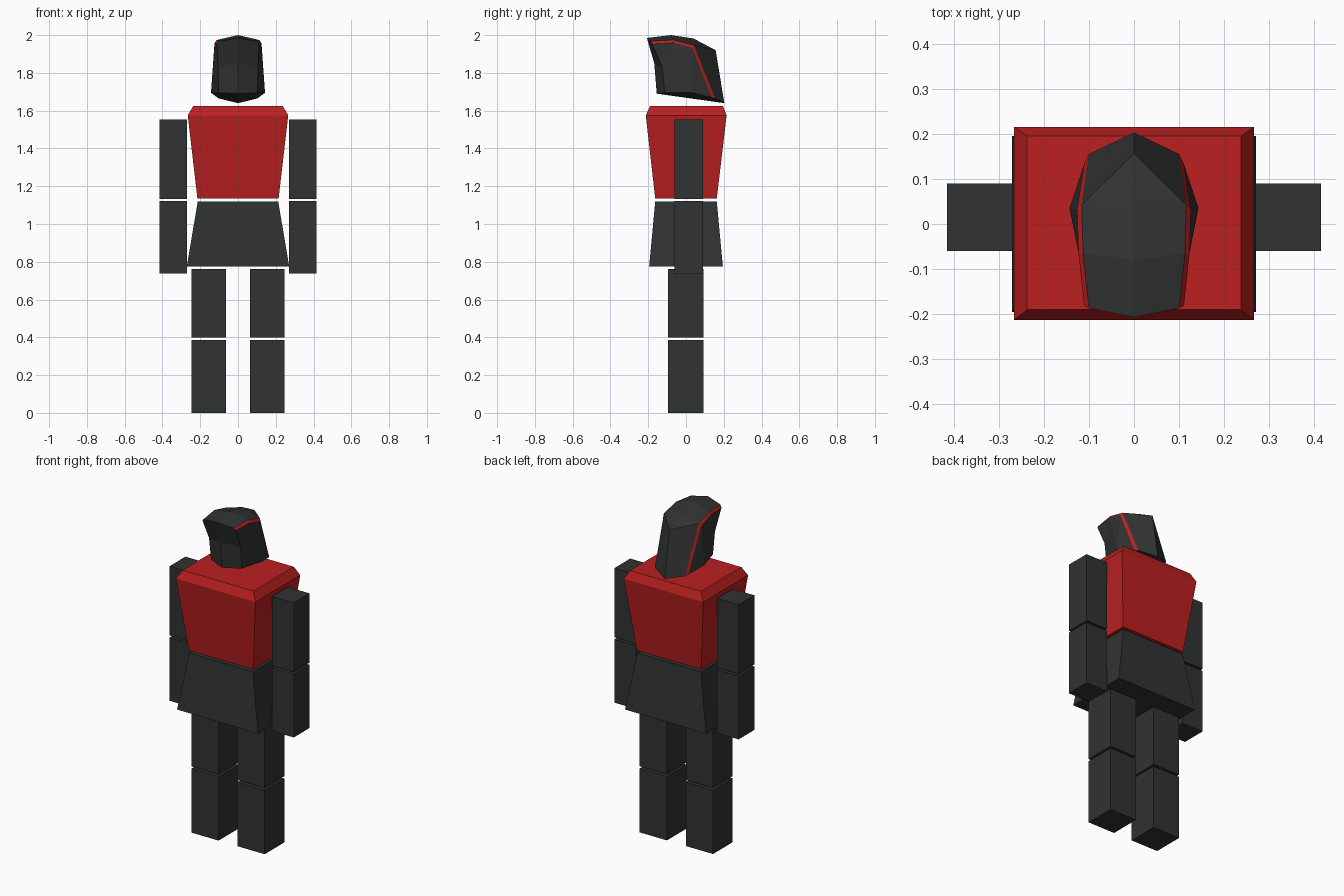
import bpy

if "Cube" in bpy.data.objects:
    bpy.data.objects.remove(bpy.data.objects["Cube"])


def material(name, color):
    m = bpy.data.materials.new(name)
    m.diffuse_color = color
    m.use_nodes = True
    m.node_tree.nodes["Principled BSDF"].inputs["Base Color"].default_value = m.diffuse_color
    return m


DARK = material("charcoal", (0.03, 0.033, 0.032, 1))
RED = material("red", (0.5, 0.014, 0.014, 1))


def mesh_object(name, verts, faces, *mats):
    me = bpy.data.meshes.new(name)
    me.from_pydata(verts, [], faces)
    for m in mats:
        me.materials.append(m)
    ob = bpy.data.objects.new(name, me)
    bpy.context.collection.objects.link(ob)
    return ob


def mirror(ob):
    mod = ob.modifiers.new("mirror", 'MIRROR')
    mod.merge_threshold = 0.0005


def stack(name, rings, mat):
    """Closed solid through rectangular sections (x0, x1, y0, y1, z)."""
    verts, faces = [], [(3, 2, 1, 0)]
    for x0, x1, y0, y1, z in rings:
        verts += [(x0, y0, z), (x1, y0, z), (x1, y1, z), (x0, y1, z)]
    for r in range(0, 4 * (len(rings) - 1), 4):
        for i in range(4):
            j = (i + 1) % 4
            faces.append((r + i, r + j, r + j + 4, r + i + 4))
    n = len(verts)
    faces.append((n - 4, n - 3, n - 2, n - 1))
    return mesh_object(name, verts, faces, mat)


# Torso with bevelled shoulders, and flared hips
stack("torso", [(-.215, .215, -.163, .163, 1.135),
                (-.266, .266, -.213, .215, 1.575),
                (-.237, .237, -.19, .195, 1.625)], RED)
stack("hips", [(-.271, .271, -.195, .195, .775),
               (-.213, .213, -.163, .163, 1.12)], DARK)

# Limb segments, mirrored left and right
for name, x0, x1, y0, y1, z0, z1 in (
        ("upper_arms", .27, .415, -.06, .09, 1.133, 1.552),
        ("forearms", .27, .415, -.06, .09, .738, 1.121),
        ("thighs", .063, .245, -.095, .092, .40, .763),
        ("shins", .063, .245, -.095, .092, 0, .387)):
    mirror(stack(name, [(x0, x1, y0, y1, z0), (x0, x1, y0, y1, z1)], DARK))

# Helmet half: centre line, red stripe edges, face edge and lower rim
center = [(0, -.207, 1.985), (0, -.08, 2.0), (0, .04, 1.982), (0, .157, 1.92),
          (0, .203, 1.64), (0, -.155, 1.69), (0, -.168, 1.85)]
inner = [(.1, -.187, 1.968), (.113, -.065, 1.974), (.116, .042, 1.946), (.1, .155, 1.664)]
outer = [(.111, -.18, 1.953), (.123, -.065, 1.96), (.126, .032, 1.935), (.11, .135, 1.67)]
rim = [(.106, -.125, 1.83), (.102, -.112, 1.695), (.143, .035, 1.695)]
faces = [
    (0, 7, 8, 1), (1, 8, 9, 2), (2, 9, 3),                    # crown
    (3, 9, 10, 4),                                            # back
    (7, 11, 12, 8), (8, 12, 13, 9), (9, 13, 14, 10),          # stripe
    (6, 15, 11, 7, 0), (5, 16, 15, 6),                        # face
    (11, 15, 12), (12, 15, 16, 17), (12, 17, 13), (13, 17, 14),  # side
    (5, 4, 10, 14, 17, 16)]                                   # underside
helmet = mesh_object("helmet", center + inner + outer + rim, faces, DARK, RED)
for i in (4, 5, 6):
    helmet.data.polygons[i].material_index = 1
mirror(helmet)
